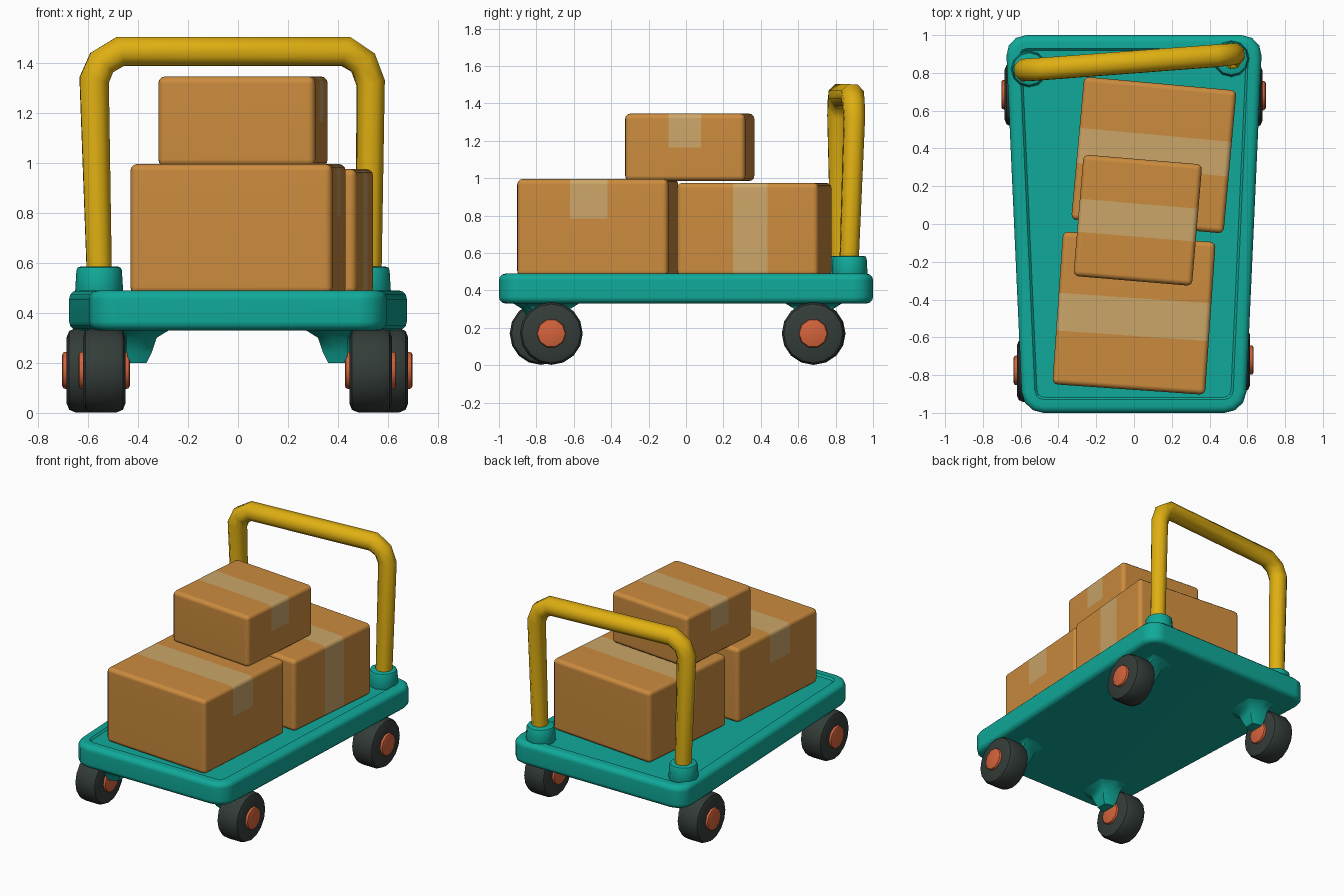
import bpy, bmesh, math
from mathutils import Vector, Matrix

if "Cube" in bpy.data.objects:
    bpy.data.objects.remove(bpy.data.objects["Cube"], do_unlink=True)


def material(name, rgb):
    m = bpy.data.materials.new(name)
    m.use_nodes = True
    m.diffuse_color = (*rgb, 1)
    m.node_tree.nodes["Principled BSDF"].inputs["Base Color"].default_value = (*rgb, 1)
    return m


TEAL = material("teal plastic", (0.005, 0.4, 0.32))
YELLOW = material("yellow paint", (0.74, 0.43, 0.006))
CARD = material("cardboard", (0.6, 0.26, 0.048))
TAPE = material("packing tape", (0.6, 0.38, 0.14))
RUBBER = material("dark rubber", (0.034, 0.046, 0.04))
HUB = material("orange hub", (0.66, 0.125, 0.045))


def finish(name, bm, mats, angle=40, weighted=False):
    """Turn a bmesh into a smooth-shaded object."""
    bmesh.ops.recalc_face_normals(bm, faces=bm.faces[:])
    mesh = bpy.data.meshes.new(name)
    bm.to_mesh(mesh)
    bm.free()
    for m in mats:
        mesh.materials.append(m)
    ob = bpy.data.objects.new(name, mesh)
    bpy.context.collection.objects.link(ob)
    bpy.ops.object.select_all(action='DESELECT')
    ob.select_set(True)
    bpy.context.view_layer.objects.active = ob
    bpy.ops.object.shade_smooth_by_angle(angle=math.radians(angle))
    if weighted:
        ob.modifiers.new("even shading", 'WEIGHTED_NORMAL').keep_sharp = True
    return ob


def bevel(bm, edges, size, segments=2):
    bmesh.ops.bevel(bm, geom=edges, offset=size, segments=segments,
                    profile=0.5, affect='EDGES', clamp_overlap=True)


def loft(bm, rings):
    """Skin a list of equal-sized point loops and cap both ends."""
    loops = [[bm.verts.new(p) for p in ring] for ring in rings]
    n = len(loops[0])
    for a, b in zip(loops, loops[1:]):
        for i in range(n):
            bm.faces.new((a[i], a[(i + 1) % n], b[(i + 1) % n], b[i]))
    bm.faces.new(loops[0][::-1])
    bm.faces.new(loops[-1])


def disc(name, centre, radius, depth, axis, sides, edge, mat, flare=1.0):
    """Cylinder with rounded rims, along x or z."""
    bm = bmesh.new()
    bmesh.ops.create_cone(bm, cap_ends=True, segments=sides, radius1=radius * flare,
                          radius2=radius, depth=depth)
    rims = [e for e in bm.edges if abs(e.verts[0].co.z - e.verts[1].co.z) < 1e-4]
    bevel(bm, rims, edge)
    turn = Matrix.Rotation(math.pi / 2, 4, 'Y') if axis == 'X' else Matrix()
    bm.transform(Matrix.Translation(centre) @ turn)
    return finish(name, bm, [mat])


# Deck: tapered slab with rounded corners and a shallow tray
bm = bmesh.new()
outline = [(-0.59, -1), (0.59, -1), (0.68, 1), (-0.68, 1)]
loft(bm, [[(x, y, z) for x, y in outline] for z in (0.33, 0.49)])
bevel(bm, [e for e in bm.edges if abs(e.verts[0].co.z - e.verts[1].co.z) > 0.1], 0.11, 3)
rims = [e for e in bm.edges if abs(e.verts[0].co.z - e.verts[1].co.z) < 1e-4]
bevel(bm, rims, 0.035, 3)
bm.normal_update()
top = max(bm.faces, key=lambda f: f.calc_center_median().z)
bmesh.ops.inset_region(bm, faces=[top], thickness=0.035)
bmesh.ops.inset_region(bm, faces=[top], thickness=0.012, depth=-0.012)
finish("deck", bm, [TEAL], 35, True)

# Wheels, hubs and caster brackets
WHEELS = {
    "front_right": (-1, 0.535, -0.775),
    "front_left": (1, 0.53, -0.72),
    "rear_right": (-1, 0.6, 0.685),
    "rear_left": (1, 0.595, 0.68),
}
for place, (side, x, y) in WHEELS.items():
    centre = Vector((side * x, y, 0.17))
    disc(place + "_wheel", centre, 0.168, 0.17, 'X', 16, 0.035, RUBBER)
    disc(place + "_hub", centre, 0.078, 0.205, 'X', 10, 0.012, HUB)
    # bracket: arm beside the wheel, widening into the deck
    bm = bmesh.new()
    rings = []
    for z, inner, outer, half in ((0.2, 0.17, 0.1, 0.05), (0.24, 0.19, 0.09, 0.065),
                                  (0.3, 0.21, 0.09, 0.1), (0.325, 0.25, 0.08, 0.14),
                                  (0.36, 0.31, 0.0, 0.2)):
        xi, xo = side * (x - inner), side * (x - outer)
        rings.append([(xi, y - half * 0.7, z), (xi, y + half * 0.7, z),
                      ((xi + xo) / 2, y + half, z), (xo, y + half, z),
                      (xo, y - half, z), ((xi + xo) / 2, y - half, z)])
    loft(bm, rings)
    finish(place + "_bracket", bm, [TEAL], 50)

# Handle sockets
for name, x, y in (("right_socket", -0.555, 0.82), ("left_socket", 0.515, 0.875)):
    disc(name, (x, y, 0.525), 0.09, 0.12, 'Z', 12, 0.015, TEAL, 1.08)

# Handle: bent tube, slightly thicker towards the top
path = [(-0.553, 0.825, 0.5, 0.053), (-0.575, 0.815, 1.33, 0.064),
        (-0.545, 0.817, 1.4, 0.064), (-0.47, 0.822, 1.445, 0.064),
        (0.43, 0.89, 1.445, 0.064), (0.5, 0.896, 1.4, 0.062),
        (0.53, 0.9, 1.32, 0.06), (0.522, 0.87, 0.5, 0.053)]
curve = bpy.data.curves.new("handle", 'CURVE')
curve.dimensions = '3D'
curve.bevel_depth = 1
curve.bevel_resolution = 2
curve.use_fill_caps = True
spline = curve.splines.new('POLY')
spline.points.add(len(path) - 1)
for point, (x, y, z, r) in zip(spline.points, path):
    point.co = (x, y, z, 1)
    point.radius = r
curve.materials.append(YELLOW)
handle = bpy.data.objects.new("handle", curve)
bpy.context.collection.objects.link(handle)
bpy.ops.object.select_all(action='DESELECT')
handle.select_set(True)
bpy.context.view_layer.objects.active = handle
bpy.ops.object.convert(target='MESH')
bpy.ops.object.shade_smooth_by_angle(angle=math.radians(50))


def carton(name, centre, size, turn, tape_y, tape_w, left_drop, right_drop):
    """Rounded box whose tape runs over the top and down both sides."""
    bm = bmesh.new()
    bmesh.ops.create_cube(bm, size=1, matrix=Matrix.Diagonal((*size, 1)))
    bevel(bm, bm.edges[:], 0.028, 3)
    half = size[2] / 2
    cuts = [((0, tape_y - tape_w / 2, 0), (0, 1, 0)), ((0, tape_y + tape_w / 2, 0), (0, 1, 0))]
    cuts += [((0, 0, half - d), (0, 0, 1)) for d in (left_drop, right_drop) if d < size[2]]
    for point, normal in cuts:
        bmesh.ops.bisect_plane(bm, geom=bm.verts[:] + bm.edges[:] + bm.faces[:],
                               plane_co=point, plane_no=normal)
    for f in bm.faces:
        c = f.calc_center_median()
        drop = left_drop if c.x > 0 else right_drop
        on_strip = abs(c.y - tape_y) < tape_w / 2
        f.material_index = int(on_strip and c.z > half - drop)
    bm.transform(Matrix.Translation(centre) @ Matrix.Rotation(math.radians(turn), 4, 'Z'))
    finish(name, bm, [CARD, TAPE], 40, True)


# Stacked cartons
carton("front_carton", (0, -0.472, 0.735), (0.81, 0.81, 0.52), -4, -0.02, 0.2, 0.21, 0.21)
carton("rear_carton", (0.105, 0.365, 0.725), (0.81, 0.76, 0.5), -5.2, 0.015, 0.185, 0.6, 0.21)
carton("top_carton", (0.02, 0.02, 1.165), (0.63, 0.645, 0.36), -4.8, 0, 0.175, 0.18, 0.18)
